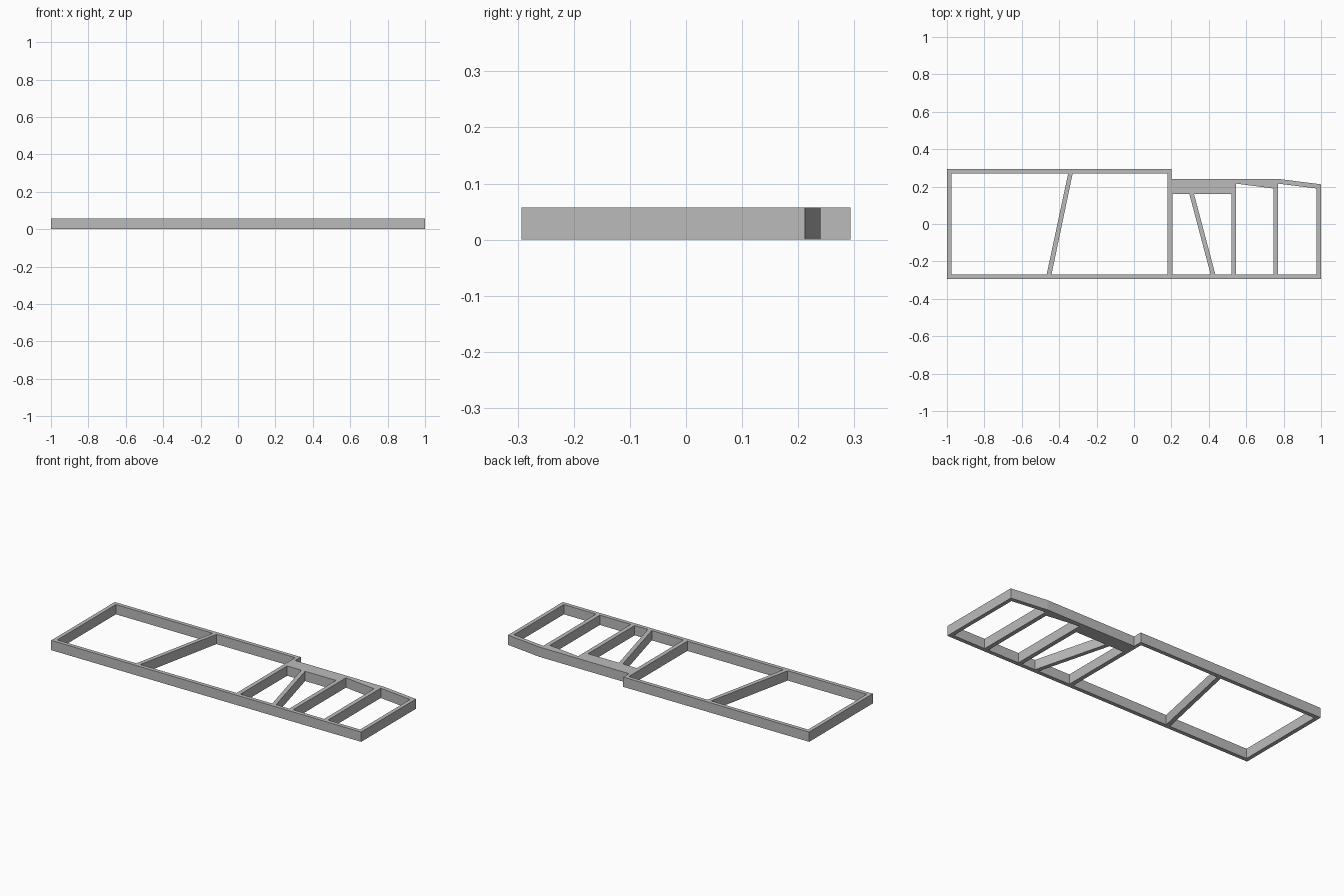
import bpy
import bmesh
from mathutils import Vector

cube = bpy.data.objects.get("Cube")
if cube:
    bpy.data.objects.remove(cube, do_unlink=True)

HEIGHT = 0.057
FLOOR = -0.27  # inner edge of the front rail

grey = bpy.data.materials.new("plain_grey")
grey.use_nodes = True
colour = (0.5, 0.5, 0.5, 1)
grey.diffuse_color = colour
grey.node_tree.nodes["Principled BSDF"].inputs["Base Color"].default_value = colour

# Outer edge of the frame, with a stepped and tapered back
outline = [(-1, -0.293), (1, -0.293), (1, 0.212), (0.78, 0.24),
           (0.2, 0.24), (0.2, 0.293), (-1, 0.293)]


def bay(bottom_left, bottom_right, top_right, top_left):
    """Opening between two struts; the top corners are (x, y)."""
    return [(bottom_left, FLOOR), (bottom_right, FLOOR), top_right, top_left]


# Openings, left to right, leaving straight and slanted struts between them
bays = [
    bay(-0.977, -0.467, (-0.352, 0.27), (-0.977, 0.27)),
    bay(-0.441, 0.18, (0.18, 0.27), (-0.328, 0.27)),
    bay(0.205, 0.41, (0.296, 0.16), (0.205, 0.16)),
    bay(0.435, 0.52, (0.52, 0.16), (0.321, 0.16)),
    bay(0.545, 0.745, (0.745, 0.19), (0.545, 0.216)),
    bay(0.77, 0.977, (0.977, 0.19), (0.77, 0.216)),
]

# Fill the outline around the openings and raise it into a solid
bm = bmesh.new()
for loop in [outline] + bays:
    verts = [bm.verts.new((x, y, 0)) for x, y in loop]
    for a, b in zip(verts, verts[1:] + verts[:1]):
        bm.edges.new((a, b))
bmesh.ops.triangle_fill(bm, edges=bm.edges[:], use_beauty=True, normal=Vector((0, 0, 1)))
raised = bmesh.ops.extrude_face_region(bm, geom=bm.faces[:], use_keep_orig=True)
top = [v for v in raised["geom"] if isinstance(v, bmesh.types.BMVert)]
bmesh.ops.translate(bm, verts=top, vec=(0, 0, HEIGHT))
bmesh.ops.recalc_face_normals(bm, faces=bm.faces[:])

mesh = bpy.data.meshes.new("wall_frame")
bm.to_mesh(mesh)
bm.free()
mesh.materials.append(grey)
frame = bpy.data.objects.new("wall_frame", mesh)
bpy.context.collection.objects.link(frame)
